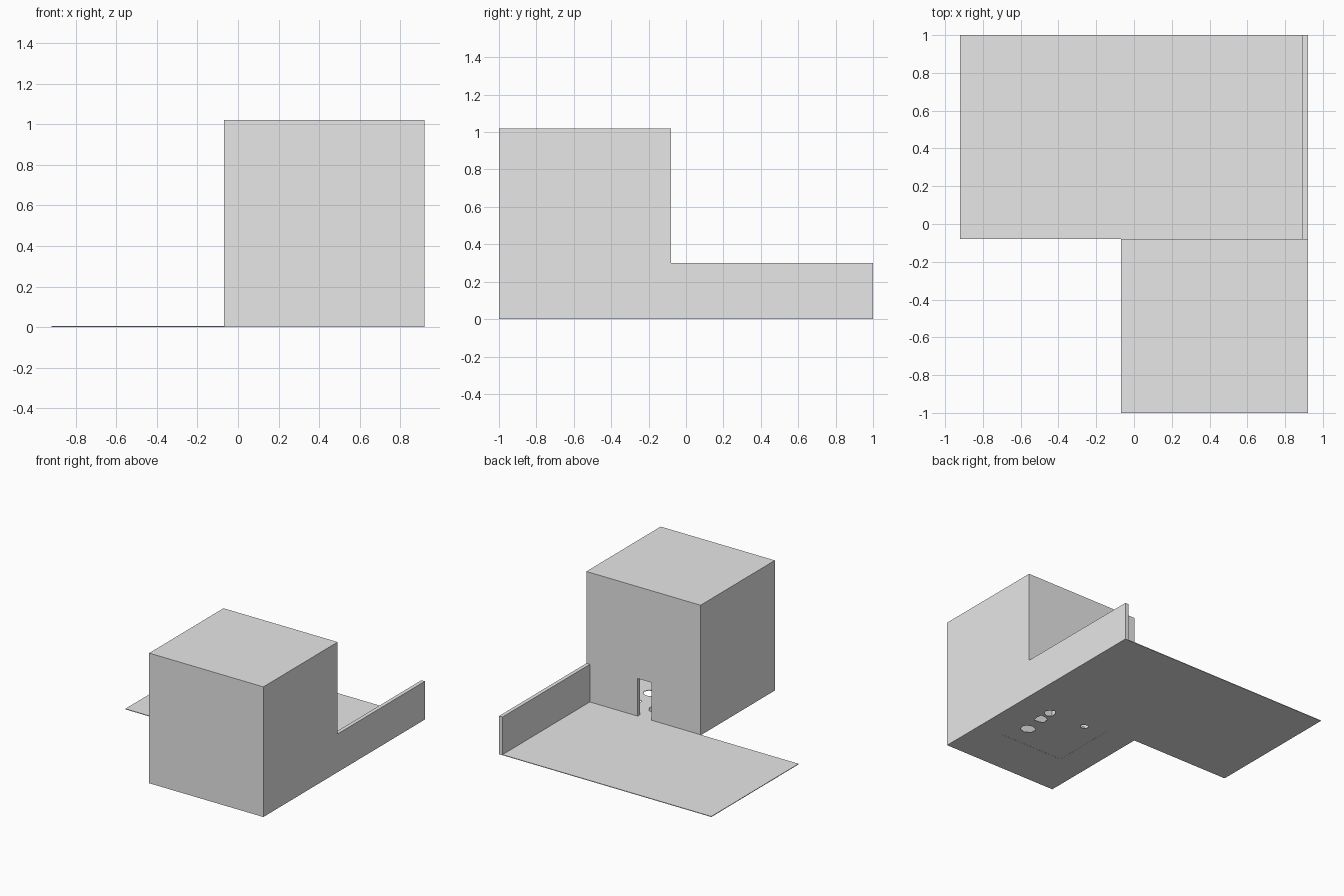
import bpy, bmesh, math, random
from mathutils import Vector

random.seed(4)
old = bpy.data.objects.get("Cube")
if old:
    bpy.data.objects.remove(old, do_unlink=True)

grey = bpy.data.materials.new("plain_grey")
grey.use_nodes = True
grey.diffuse_color = (0.8, 0.8, 0.8, 1)
grey.node_tree.nodes["Principled BSDF"].inputs["Base Color"].default_value = (0.8, 0.8, 0.8, 1)


def prism(name, outline, z0, z1):
    """Extrude a flat outline from z0 to z1."""
    bm = bmesh.new()
    face = bm.faces.new([bm.verts.new((x, y, z0)) for x, y in outline])
    out = bmesh.ops.extrude_face_region(bm, geom=[face])
    top = [v for v in out["geom"] if isinstance(v, bmesh.types.BMVert)]
    bmesh.ops.translate(bm, verts=top, vec=Vector((0, 0, z1 - z0)))
    bmesh.ops.recalc_face_normals(bm, faces=bm.faces)
    mesh = bpy.data.meshes.new(name)
    bm.to_mesh(mesh)
    bm.free()
    mesh.materials.append(grey)
    obj = bpy.data.objects.new(name, mesh)
    bpy.context.collection.objects.link(obj)
    return obj


def box(name, x0, x1, y0, y1, z0, z1):
    return prism(name, [(x0, y0), (x1, y0), (x1, y1), (x0, y1)], z0, z1)


def cut(target, cutter):
    """Subtract the cutter and discard it."""
    mod = target.modifiers.new("cut", "BOOLEAN")
    mod.operation = "DIFFERENCE"
    mod.solver = "EXACT"
    mod.object = cutter
    bpy.context.view_layer.objects.active = target
    bpy.ops.object.modifier_apply(modifier=mod.name)
    bpy.data.objects.remove(cutter, do_unlink=True)


LEFT, RIGHT = 0.92, -0.07      # sides of the house
FRONT, BACK = -1.0, -0.08
WALL, SLAB = 0.03, 0.005       # thicknesses

# L-shaped ground with a square opening under the room
ground = prism("ground", [(RIGHT, FRONT), (LEFT, FRONT), (LEFT, 1), (-LEFT, 1),
                          (-LEFT, BACK), (RIGHT, BACK)], 0, SLAB)
cut(ground, box("opening", 0.165, 0.715, -0.63, -0.11, -0.1, 0.1))

# Floor panel with ragged breaks
panel = box("floor_panel", 0.165, 0.715, -0.63, -0.11, 0.001, SLAB)
for x, y, r in [(0.63, -0.45, 0.07), (0.64, -0.28, 0.06),
                (0.65, -0.17, 0.05), (0.33, -0.16, 0.04)]:
    ring = [(x + r * random.uniform(0.6, 1) * math.cos(a),
             y + r * random.uniform(0.6, 1) * math.sin(a))
            for a in [math.tau * i / 7 for i in range(7)]]
    cut(panel, prism("break", ring, -0.1, 0.1))

# Hollow house with a rear doorway
house = box("house", RIGHT, LEFT, FRONT, BACK, SLAB, 1.02)
cut(house, box("room", RIGHT + WALL, LEFT - WALL, FRONT + WALL, BACK - WALL, -0.1, 1.02 - WALL))
cut(house, box("doorway", 0.355, 0.475, BACK - 2 * WALL, BACK + WALL, -0.1, 0.3))

# Low step inside the doorway
box("inner_step", 0.3, 0.46, -0.27, -0.2, SLAB, 0.03)

# Garden wall along the side of the yard
box("garden_wall", 0.89, LEFT, BACK, 1, SLAB, 0.3)
